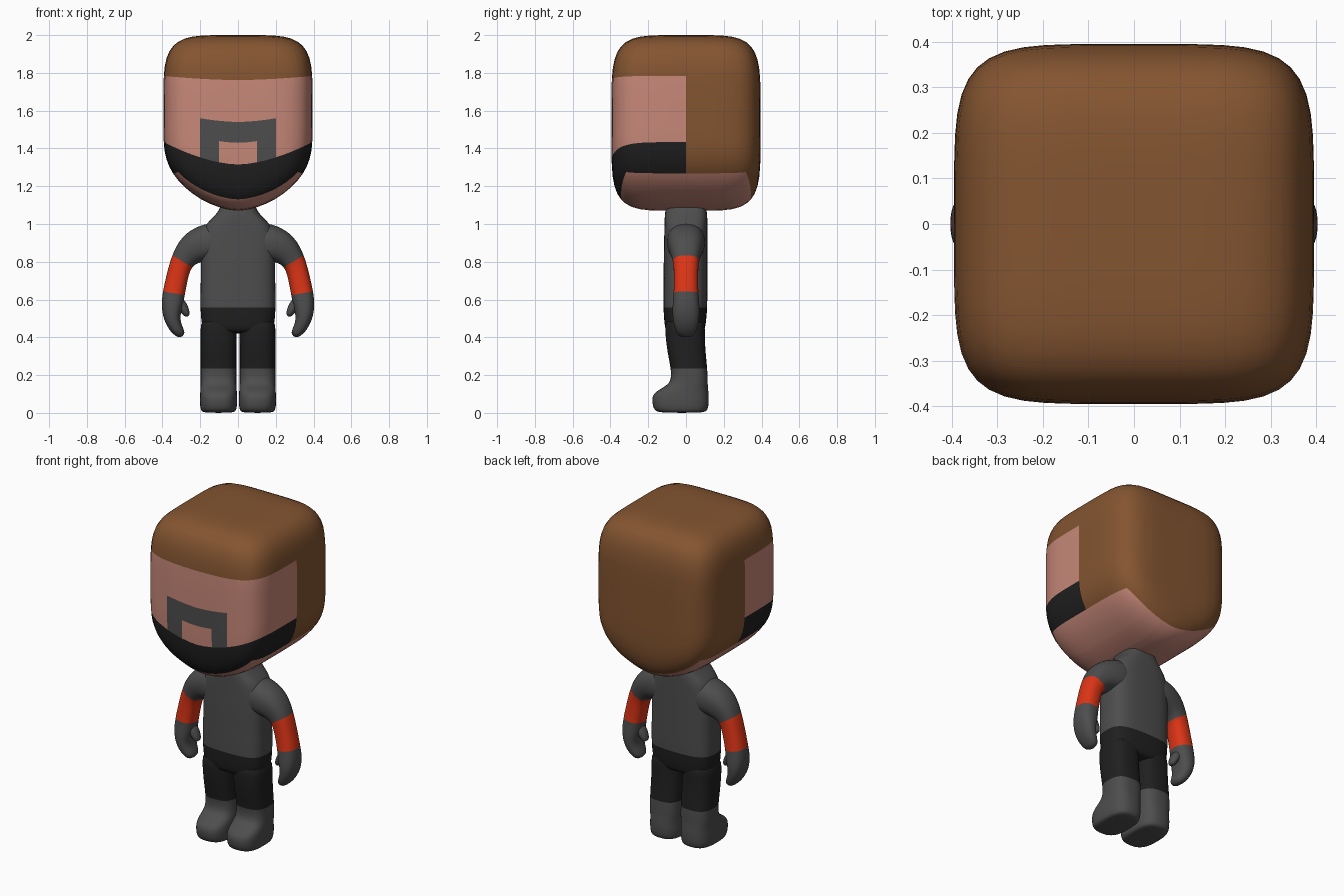
import bpy, bmesh, math
from mathutils import Vector

if "Cube" in bpy.data.objects:
    bpy.data.objects.remove(bpy.data.objects["Cube"])


def material(name, rgb):
    m = bpy.data.materials.new(name)
    m.diffuse_color = (*rgb, 1)
    m.use_nodes = True
    m.node_tree.nodes["Principled BSDF"].inputs["Base Color"].default_value = m.diffuse_color
    return m


BROWN = material("hair_brown", (0.23, 0.09, 0.03))
SKIN = material("skin_pink", (0.57, 0.245, 0.19))
GREY = material("cloth_grey", (0.075, 0.075, 0.075))
BLACK = material("cloth_black", (0.014, 0.014, 0.014))
RED = material("band_red", (0.72, 0.035, 0.008))


def finish(name, bm, mats, subsurf=0):
    bmesh.ops.recalc_face_normals(bm, faces=bm.faces)
    for f in bm.faces:
        f.smooth = True
    me = bpy.data.meshes.new(name)
    bm.to_mesh(me)
    bm.free()
    for m in mats:
        me.materials.append(m)
    ob = bpy.data.objects.new(name, me)
    bpy.context.collection.objects.link(ob)
    if subsurf:
        mod = ob.modifiers.new("smooth", "SUBSURF")
        mod.levels = mod.render_levels = subsurf
    return ob


def loft(name, rings, mats, rule, side=1, power=2.0, sides=16):
    """Skin rings of (centre, half-width vector, half-depth vector)."""
    bm = bmesh.new()
    loops = []
    for c, a, b in rings:
        loop = []
        for i in range(sides):
            t = 2 * math.pi * (i + 0.5) / sides
            co, si = math.cos(t), math.sin(t)
            u = math.copysign(abs(co) ** (2 / power), co)
            v = math.copysign(abs(si) ** (2 / power), si)
            p = c + a * u + b * v
            loop.append(bm.verts.new((p.x * side, p.y, p.z)))
        loops.append(loop)
    for k, (lo, hi) in enumerate(zip(loops, loops[1:])):
        for i in range(sides):
            j = (i + 1) % sides
            f = bm.faces.new((lo[i], lo[j], hi[j], hi[i]))
            f.material_index = rule(k)
    for loop, k in ((loops[0], 0), (loops[-1], len(loops) - 2)):
        bm.faces.new(loop).material_index = rule(k)
    return finish(name, bm, mats, 2)


def level_rings(rows, x=0.0):
    """Horizontal rings from rows of (z, half width, front y, back y)."""
    return [(Vector((x, (f + b) / 2, z)), Vector((w, 0, 0)), Vector((0, (b - f) / 2, 0)))
            for z, w, f, b in rows]


def path_rings(rows):
    """Rings across a path in the x-z plane, rows of (x, z, half width, half depth)."""
    out = []
    for i, (x, z, w, d) in enumerate(rows):
        p, n = rows[max(i - 1, 0)], rows[min(i + 1, len(rows) - 1)]
        t = Vector((n[0] - p[0], 0, n[1] - p[1])).normalized()
        out.append((Vector((x, 0, z)), Vector((-t.z, 0, t.x)) * w, Vector((0, d, 0))))
    return out


# Head: a rounded block with its lower sides lifted towards the ears
R, H, MID, N = 0.395, 0.465, 1.535, 5.0
bm = bmesh.new()
bmesh.ops.create_cube(bm, size=2)
bmesh.ops.subdivide_edges(bm, edges=bm.edges[:], cuts=15, use_grid_fill=True)
for f in bm.faces:
    f.material_index = 1 if f.calc_center_median().z < -0.999 else 0
for v in bm.verts:
    s = sum(abs(c) ** N for c in v.co) ** (-1 / N)
    v.co = (v.co.x * s * R, v.co.y * s * R, MID + v.co.z * s * H)

# Cut the colour borders of hair, beard band and moustache
TOP, BAND, LIP, ARCH = 1.762, 1.315, 1.54, 1.43
cuts = [((0, 0, z), (0, 0, 1)) for z in (TOP, BAND, LIP, ARCH)]
cuts += [((x, 0, 0), (1, 0, 0)) for x in (-0.2, -0.1, 0.1, 0.2)]
cuts += [((0, 0, 0), (0, 1, 0))]
for co, no in cuts:
    bmesh.ops.bisect_plane(bm, geom=bm.verts[:] + bm.edges[:] + bm.faces[:],
                           dist=1e-5, plane_co=co, plane_no=no)
for f in bm.faces:
    c = f.calc_center_median()
    if f.material_index == 1 or c.y > 0 or c.z > TOP:
        continue
    if c.z < BAND:
        f.material_index = 3
    elif abs(c.x) < 0.2 and c.z < LIP and not (abs(c.x) < 0.1 and c.z < ARCH):
        f.material_index = 2
    else:
        f.material_index = 1
for v in bm.verts:
    drop = max(0.0, (2.0 - v.co.z) / 0.87)
    v.co.z += 0.175 * drop ** 1.6 * (abs(v.co.x) / R) ** 1.7
finish("head", bm, [BROWN, SKIN, GREY, BLACK])

# Torso: trousers below the waist, shirt above
torso = [(0.42, 0.17, -0.10, 0.09), (0.45, 0.195, -0.115, 0.105), (0.555, 0.203, -0.122, 0.115),
         (0.68, 0.2, -0.12, 0.115), (0.8, 0.2, -0.12, 0.115), (0.9, 0.2, -0.118, 0.115),
         (0.98, 0.19, -0.116, 0.115), (1.03, 0.14, -0.115, 0.115), (1.07, 0.1, -0.112, 0.112),
         (1.12, 0.09, -0.1, 0.1)]
loft("torso", level_rings(torso), [GREY, BLACK], lambda k: int(k < 2), power=3.2)

# Leg rows run from sole to hip; boots end below the trouser hem
leg = [(0.0, 0.08, -0.14, 0.095), (0.012, 0.097, -0.172, 0.118), (0.06, 0.101, -0.183, 0.124),
       (0.105, 0.099, -0.178, 0.122), (0.135, 0.097, -0.12, 0.118), (0.165, 0.096, -0.08, 0.116),
       (0.23, 0.096, -0.08, 0.115), (0.32, 0.096, -0.1, 0.105), (0.42, 0.097, -0.112, 0.1),
       (0.52, 0.096, -0.115, 0.105)]
arm = [(0.06, 0.91, 0.10, 0.10), (0.16, 0.905, 0.105, 0.105), (0.245, 0.873, 0.09, 0.092),
       (0.30, 0.805, 0.06, 0.067), (0.322, 0.72, 0.058, 0.065), (0.341, 0.63, 0.06, 0.066),
       (0.35, 0.56, 0.058, 0.074), (0.351, 0.50, 0.044, 0.072), (0.328, 0.445, 0.036, 0.06),
       (0.292, 0.405, 0.022, 0.04)]
thumb = [(0.335, 0.60, 0.03, 0.035), (0.30, 0.575, 0.03, 0.035), (0.28, 0.54, 0.024, 0.032),
         (0.265, 0.51, 0.014, 0.022)]

for label, s in (("right", 1), ("left", -1)):
    loft(label + "_leg", level_rings(leg, 0.103), [GREY, BLACK], lambda k: int(k > 5), s, 2.8)
    loft(label + "_arm", path_rings(arm), [GREY, RED], lambda k: int(k in (3, 4)), s, 2.4)
    loft(label + "_thumb", path_rings(thumb), [GREY], lambda k: 0, s)
